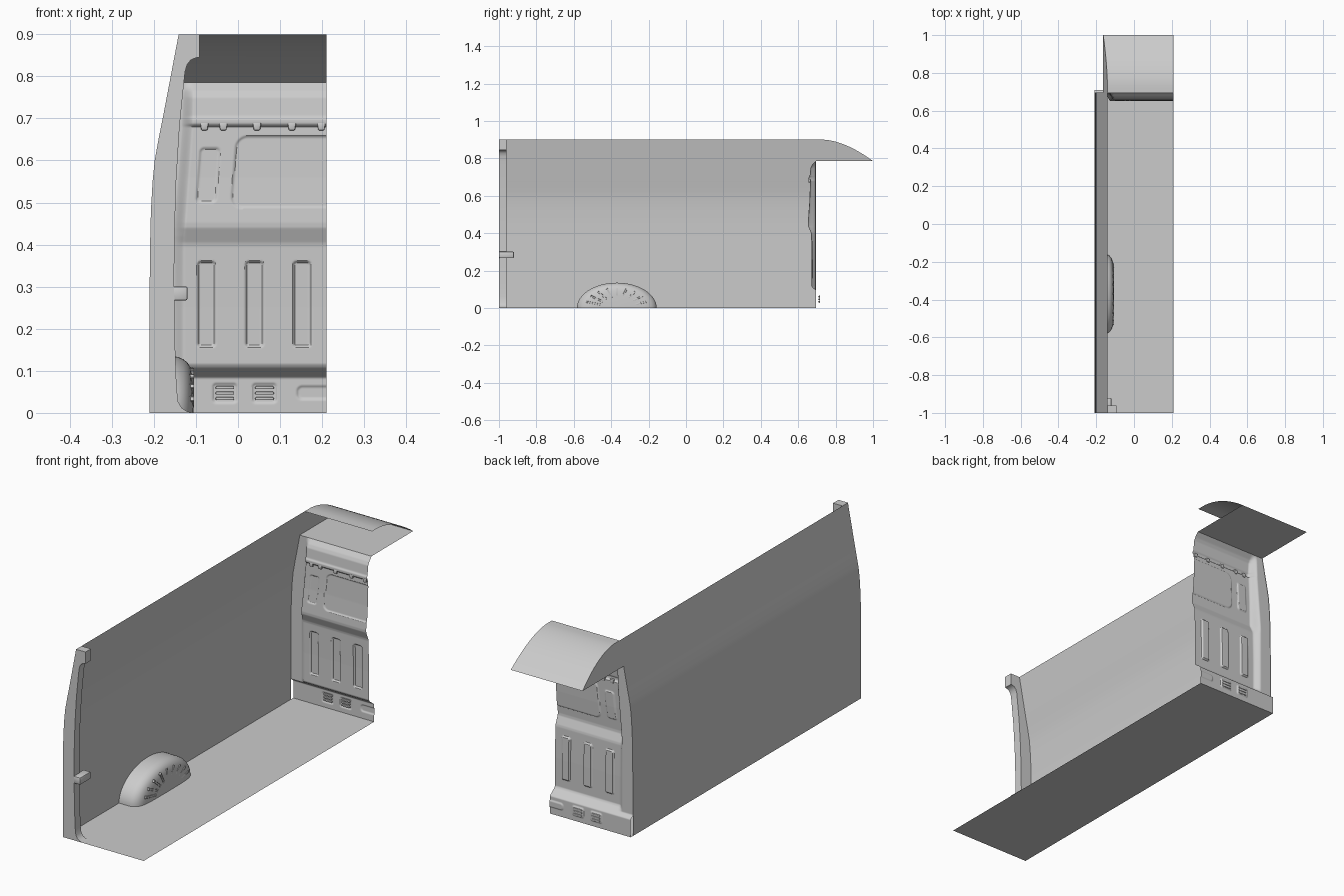
import bpy, bmesh, math
from mathutils import Matrix, Vector

if "Cube" in bpy.data.objects:
    bpy.data.objects.remove(bpy.data.objects["Cube"])

R = 0.21          # cut plane of the half interior
Y0, Y1 = -1.0, 0.695
SIDE = [(0, -.21), (.3, -.21), (.4, -.209), (.48, -.207), (.55, -.203), (.6, -.198),
        (.65, -.189), (.7, -.179), (.8, -.160), (.9, -.141)]
BULK = [(0, .71), (.083, .71), (.108, .677), (.116, .672), (.25, .672), (.395, .669), (.405, .667),
        (.44, .652), (.452, .651), (.56, .659), (.68, .664), (.687, .656), (.698, .656),
        (.705, .661), (.75, .666), (.765, .674), (.785, .692)]
BULK_EDGE = [(0, -.128), (.42, -.128), (.68, -.108), (.785, -.105)]


def interp(pts, t):
    for (a, va), (b, vb) in zip(pts, pts[1:]):
        if t <= b:
            return va + (vb - va) * max(0, t - a) / (b - a)
    return pts[-1][1]


def smooth(t):
    t = min(1, max(0, t))
    return t * t * (3 - 2 * t)


def wall_x(z):
    return interp(SIDE, z)


def finish(name, bm, angle=30):
    bmesh.ops.recalc_face_normals(bm, faces=bm.faces)
    me = bpy.data.meshes.new(name)
    bm.to_mesh(me)
    bm.free()
    ob = bpy.data.objects.new(name, me)
    bpy.context.collection.objects.link(ob)
    bpy.ops.object.select_all(action='DESELECT')
    ob.select_set(True)
    bpy.context.view_layer.objects.active = ob
    bpy.ops.object.shade_smooth_by_angle(angle=math.radians(angle))
    return ob


def sheet(name, nu, nv, f, angle=30):
    """Surface f(u, v) sampled on a grid."""
    bm = bmesh.new()
    g = [[bm.verts.new(f(i / nu, j / nv)) for i in range(nu + 1)] for j in range(nv + 1)]
    for j in range(nv):
        for i in range(nu):
            bm.faces.new((g[j][i], g[j][i + 1], g[j + 1][i + 1], g[j + 1][i]))
    bmesh.ops.remove_doubles(bm, verts=bm.verts, dist=1e-6)
    return finish(name, bm, angle)


def add_box(bm, centre, size, rot=None, bevel=.003, taper=1):
    m = Matrix.Translation(centre) @ (rot or Matrix()) @ Matrix.Diagonal((*size, 1))
    tmp = bmesh.new()
    bmesh.ops.create_cube(tmp, size=1)
    for v in tmp.verts:
        if v.co.z < 0:
            v.co.x *= taper
    tmp.transform(m)
    bmesh.ops.bevel(tmp, geom=tmp.edges[:], offset=bevel, segments=2, profile=.5, affect='EDGES')
    me = bpy.data.meshes.new("tmp")
    tmp.to_mesh(me)
    tmp.free()
    bm.from_mesh(me)
    bpy.data.meshes.remove(me)


# Floor and curved side wall
sheet("floor", 1, 1, lambda u, v: (-R + 2 * R * u, Y0 + 1.71 * v, 0))
sheet("side_wall", 1, 36, lambda u, v: (wall_x(.9 * v), Y0 + (Y1 - Y0) * u, .9 * v))


# Roof nose above the cab: curved skin, flat shelf, side cheek
def nose_z(y):
    return .9 - .115 * max(0, (y - .73) / .27) ** 1.75


def nose_y(v):
    return Y1 + (1 - Y1) * v


def nose_skin(u, v):
    z = nose_z(nose_y(v))
    x = wall_x(z)
    return (x + (R - x) * u, nose_y(v), z)


def nose_cheek(u, v):
    z = .785 + (nose_z(nose_y(v)) - .785) * u
    return (wall_x(z), nose_y(v), z)


sheet("roof_nose", 1, 24, nose_skin)
sheet("roof_nose_cheek", 4, 24, nose_cheek)
sheet("overhead_shelf", 1, 1,
      lambda u, v: (wall_x(.785) + (R - wall_x(.785)) * u, .69 + .31 * v, .785))

# Pressings in the bulkhead: x0, x1, z0, z1, radius, shear, depth
PRESS = [(x, x + .046, .155, .362, .010, 0, .007) for x in (-.098, .016, .129)]
PRESS += [(-.097, -.045, .498, .632, .012, .08, .004), (-.013, .6, .485, .66, .03, .08, .004)]
PRESS += [(x, x + .062, .022, .072, .010, 0, .004) for x in (-.062, .032)]
PRESS += [(.138, .5, .03, .066, .015, 0, .004)]


def bulkhead(u, v):
    z = .785 * v
    x = wall_x(z) + (R - wall_x(z)) * u
    y = interp(BULK, z)
    for x0, x1, z0, z1, r, shear, depth in PRESS:
        cx, cz = (x0 + x1) / 2, (z0 + z1) / 2
        dx = abs(x - cx - shear * (z - cz)) - (x1 - x0) / 2 + r
        dz = abs(z - cz) - (z1 - z0) / 2 + r
        d = math.hypot(max(dx, 0), max(dz, 0)) + min(max(dx, dz), 0) - r
        y += depth * smooth(-d / .006)
    t = smooth((x - interp(BULK_EDGE, z) + .028) / .03)
    flange = max(.692, interp(BULK, z))
    return (x, flange + (y - flange) * t, z)


sheet("bulkhead", 140, 262, bulkhead, 35)

# Vent slats in the bulkhead foot
bm = bmesh.new()
for cx in (-.031, .063):
    for k in range(3):
        add_box(bm, (cx, .712, .034 + .013 * k), (.044, .010, .007), bevel=.002)
finish("vent_slats", bm)

# Hooks under the bulkhead rail
bm = bmesh.new()
for x in (-.08, -.035, .045, .128, .198):
    add_box(bm, (x, .661, .681), (.021, .012, .019), taper=.7)
finish("rail_hooks", bm)

# Rear door post following the wall outline
inner = [(-.105, 0), (-.122, .004), (-.134, .012), (-.142, .026), (-.146, .06), (-.149, .14),
         (-.152, .3), (-.151, .42), (-.147, .55), (-.139, .68), (-.129, .78), (-.126, .81),
         (-.121, .828), (-.112, .839), (-.100, .844), (-.092, .845), (-.092, .9)]
outer = [(x, z) for z, x in reversed(SIDE)]
bm = bmesh.new()
face = bm.faces.new([bm.verts.new((x, Y0, z)) for x, z in inner + outer])
ext = bmesh.ops.extrude_face_region(bm, geom=[face])
for v in ext["geom"]:
    if isinstance(v, bmesh.types.BMVert):
        v.co.y += .04
finish("door_post", bm)

# Latch block on the post
bm = bmesh.new()
add_box(bm, (-.139, -.96, .284), (.038, .08, .034), bevel=.005)
finish("latch_block", bm)

# Wheel arch with rounded inner shoulder
ARCH = [(-.21, 1), (-.155, 1), (-.143, .985), (-.130, .945), (-.120, .885), (-.113, .80),
        (-.109, .68), (-.107, .5), (-.106, 0.001)]
CY, RY, RZ = -.37, .213, .135


def arch(u, v):
    a = math.pi * v
    x, s = ARCH[round(u * (len(ARCH) - 1))]
    return (x, CY + RY * s * math.cos(a), RZ * s * math.sin(a))


sheet("wheel_arch", len(ARCH) - 1, 48, arch)

# Radial ribs on the arch face
bm = bmesh.new()
for k in range(9):
    a = math.radians(18 + 18 * k)
    d = Vector((0, RY * math.cos(a), RZ * math.sin(a)))
    rot = Matrix.Rotation(math.atan2(d.z, d.y), 4, 'X')
    add_box(bm, Vector((-.110, CY, 0)) + d * .62, (.006, d.length * .36, .009), rot, .002)
finish("arch_ribs", bm)
